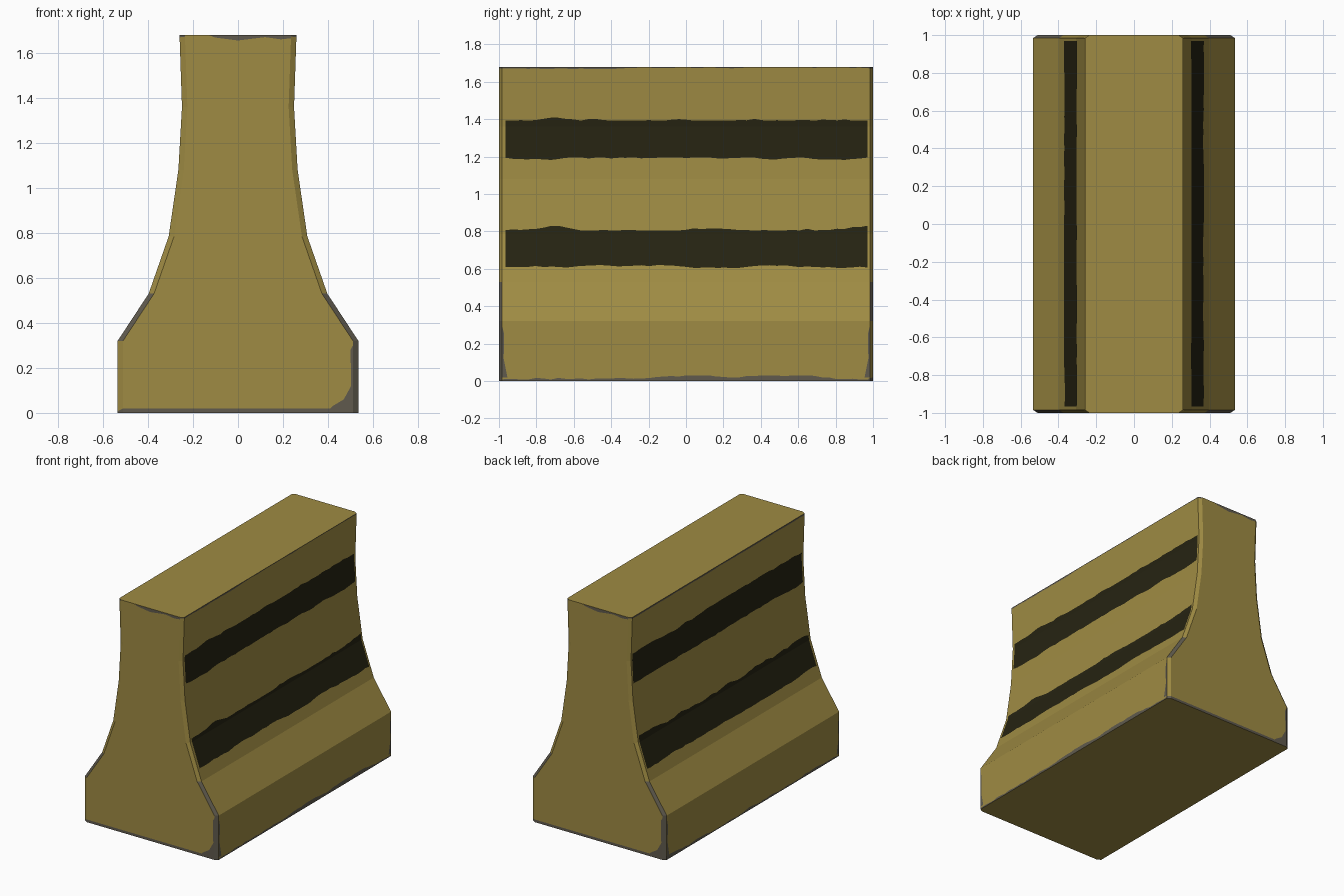
import bpy, bmesh, random

if "Cube" in bpy.data.objects:
    bpy.data.objects.remove(bpy.data.objects["Cube"])

random.seed(4)

def material(name, rgb):
    m = bpy.data.materials.new(name)
    m.diffuse_color = (*rgb, 1)
    m.use_nodes = True
    m.node_tree.nodes["Principled BSDF"].inputs["Base Color"].default_value = m.diffuse_color
    return m

MATS = [material("faded_yellow", (0.345, 0.258, 0.056)),
        material("black_paint", (0.019, 0.017, 0.006)),
        material("worn_concrete", (0.115, 0.102, 0.075))]
YELLOW, BLACK, GREY = 0, 1, 2

# Half cross-section (x, z)
PROFILE = [(0.535, 0), (0.535, 0.32), (0.397, 0.53), (0.308, 0.785),
           (0.265, 1.08), (0.249, 1.36), (0.26, 1.68)]

def half_width(z):
    for (x0, z0), (x1, z1) in zip(PROFILE, PROFILE[1:]):
        if z <= z1:
            return x0 + (x1 - x0) * (z - z0) / (z1 - z0)
    return PROFILE[-1][0]

# Rows up the side: (z, ragged paint amount)
ROWS = [(0, 0), (0.008, 0.022), (0.32, 0), (0.53, 0), (0.605, 0.014),
        (0.785, 0), (0.83, -0.025), (1.08, 0), (1.18, 0.016), (1.36, 0),
        (1.412, -0.02), (1.676, -0.008), (1.68, 0)]
STRIPES = [(0.6, 0.84), (1.17, 1.42)]
CHAMFER_Y, CHAMFER_X = 0.984, 0.024
N = 48
inner = [-0.965 + 1.935 * i / N for i in range(N + 1)]
YS = [-1, -CHAMFER_Y] + inner + [CHAMFER_Y, 1]

# Barrier body: loft of the profile along y
bm = bmesh.new()
sides = {}
for s in (1, -1):
    wander = [0.5] * len(ROWS)
    grid = []
    for y in YS:
        col = []
        for i, (z, j) in enumerate(ROWS):
            wander[i] = min(1, max(0, wander[i] + random.uniform(-0.4, 0.4)))
            zz = z + (j * wander[i] if abs(y) < 1 else j * 0.5)
            x = half_width(zz) - (CHAMFER_X if abs(y) == 1 else 0)
            col.append(bm.verts.new((s * x, y, zz)))
        grid.append(col)
    sides[s] = grid

def face(vs, mat):
    f = bm.faces.new(vs)
    f.material_index = mat

last = len(YS) - 1
for s, g in sides.items():
    for c in range(last):
        end = c in (0, last - 1)
        for r in range(len(ROWS) - 1):
            z0, z1 = ROWS[r][0], ROWS[r + 1][0]
            mat = YELLOW
            if 2 <= c < last - 2 and any(a < z0 and z1 < b for a, b in STRIPES):
                mat = BLACK
            elif r in (0, len(ROWS) - 2) or (end and (r == 2 or (r == 1 and s * (c - 1) < 0))):
                mat = GREY
            face((g[c][r], g[c + 1][r], g[c + 1][r + 1], g[c][r + 1]), mat)

R, L = sides[1], sides[-1]
for c in range(last):  # top and underside
    face((R[c][-1], R[c + 1][-1], L[c + 1][-1], L[c][-1]), YELLOW)
    face((R[c][0], R[c + 1][0], L[c + 1][0], L[c][0]), YELLOW)
for c in (0, last):  # end walls
    for r in range(len(ROWS) - 1):
        face((L[c][r], R[c][r], R[c][r + 1], L[c][r + 1]), GREY if r == 0 else YELLOW)
bmesh.ops.recalc_face_normals(bm, faces=bm.faces)

def finish(name, b):
    me = bpy.data.meshes.new(name)
    b.to_mesh(me)
    b.free()
    for m in MATS:
        me.materials.append(m)
    bpy.context.collection.objects.link(bpy.data.objects.new(name, me))

finish("barrier_body", bm)

# Worn chips: thin plates on the end walls
CHIPS = [[(0.511, 0.01), (0.511, 0.3), (0.5, 0.28), (0.503, 0.12), (0.47, 0.06), (0.42, 0.03), (0.40, 0.01)],
         [(-0.13, 1.679), (-0.1, 1.668), (0.0, 1.655), (0.12, 1.67), (0.19, 1.66), (0.235, 1.665), (0.235, 1.679)]]
bm = bmesh.new()
for s in (1, -1):  # the far end is the same, turned half round
    for pts in CHIPS:
        f = bm.faces.new([bm.verts.new((s * x, -s * 1.0008, z)) for x, z in pts])
        f.normal_update()
        if f.normal.y * s > 0:
            f.normal_flip()
        f.material_index = GREY
# Worn corner patches beside the lower stripe ends
for s in (1, -1):
    for e in (1, -1):
        pts = [(0.985, 0.02), (0.985, 0.3), (0.972, 0.25), (0.975, 0.12), (0.955, 0.02)]
        f = bm.faces.new([bm.verts.new((s * 0.5358, e * y, z)) for y, z in pts])
        f.normal_update()
        if f.normal.x * s < 0:
            f.normal_flip()
        f.material_index = GREY
finish("worn_chips", bm)
